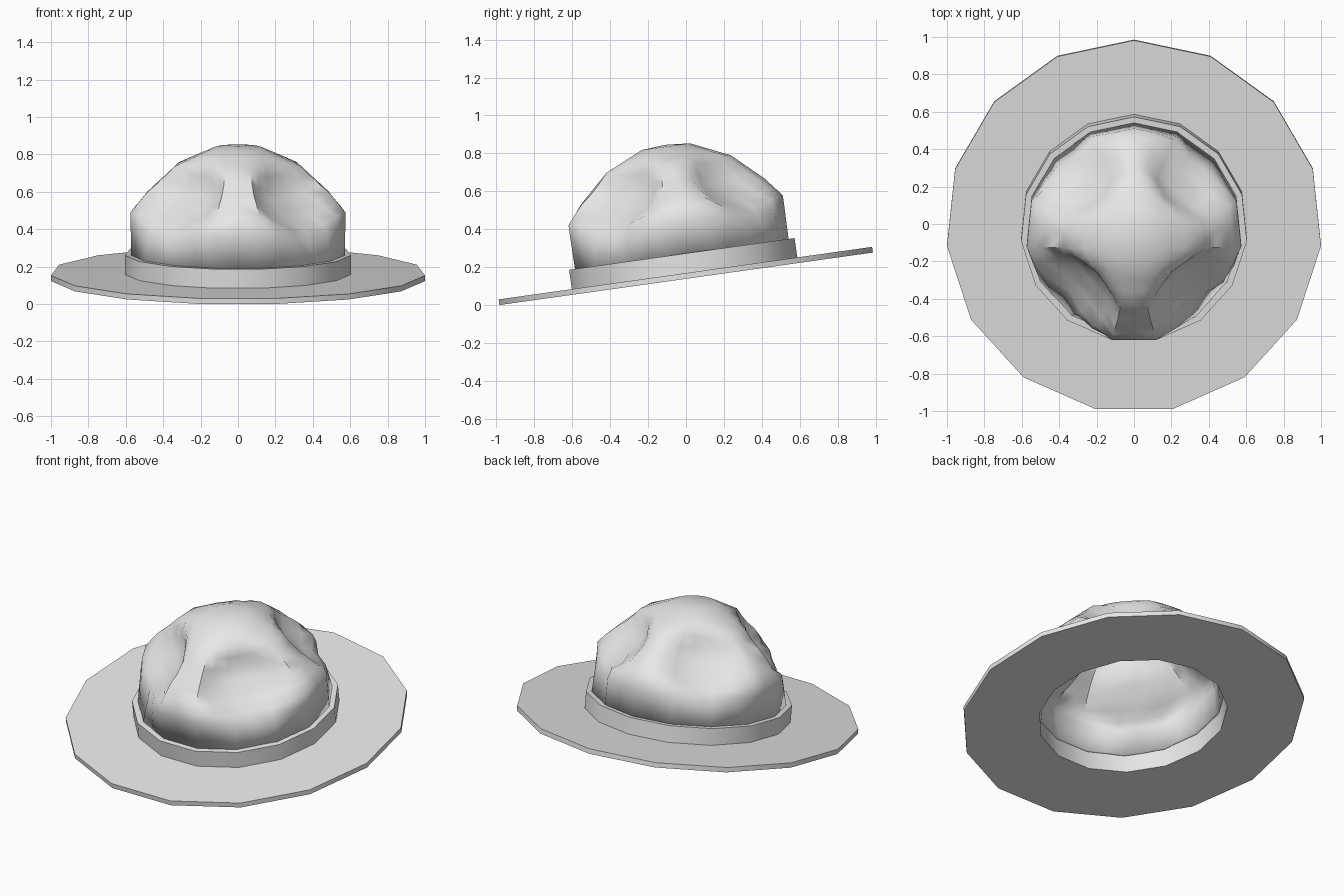
import bpy, bmesh, math
from mathutils import Vector

cube = bpy.data.objects.get("Cube")
if cube:
    bpy.data.objects.remove(cube, do_unlink=True)

SIDES = 15
TILT = math.radians(8)

felt = bpy.data.materials.new("light grey felt")
felt.use_nodes = True
GREY = (0.8, 0.8, 0.8, 1)
felt.diffuse_color = GREY
felt.node_tree.nodes["Principled BSDF"].inputs["Base Color"].default_value = GREY


def corner(i, r, h):
    # point on the fifteen-sided outline, with one corner at the back
    a = math.tau * i / SIDES
    return Vector((r * math.sin(a), r * math.cos(a), h))


def finish(bm, name, angle):
    bmesh.ops.recalc_face_normals(bm, faces=bm.faces)
    mesh = bpy.data.meshes.new(name)
    bm.to_mesh(mesh)
    bm.free()
    mesh.materials.append(felt)
    ob = bpy.data.objects.new(name, mesh)
    bpy.context.collection.objects.link(ob)
    ob.location = (0, -0.01, 0.137)
    ob.rotation_euler = (TILT, 0, 0)
    bpy.ops.object.select_all(action="DESELECT")
    ob.select_set(True)
    bpy.context.view_layer.objects.active = ob
    bpy.ops.object.shade_smooth_by_angle(angle=math.radians(angle))
    return ob


def ring(name, inner, outer, low, high):
    # flat-topped ring with a rectangular cross-section
    bm = bmesh.new()
    section = [(inner, low), (outer, low), (outer, high), (inner, high)]
    loops = [[bm.verts.new(corner(i, r, h)) for i in range(SIDES)] for r, h in section]
    for a, b in zip(loops, loops[1:] + loops[:1]):
        for i in range(SIDES):
            j = (i + 1) % SIDES
            bm.faces.new((a[i], a[j], b[j], b[i]))
    return finish(bm, name, 30)


ring("brim", 0.555, 1.0055, 0, 0.03)
ring("hat_band", 0.555, 0.607, 0.03, 0.133)

# Four pinches pressed into the crown: centre, reach, depth
pinches = []
for side in (-1, 1):
    pinches.append((Vector((side * 0.33, -0.31, 0.46)), 0.31, 0.13))
    pinches.append((Vector((side * 0.31, 0.34, 0.47)), 0.29, 0.11))


def pinched(p):
    out = p.copy()
    for centre, reach, depth in pinches:
        t = min(1, max(0, (reach - (p - centre).length) / 0.2))
        push = Vector((-centre.x, -centre.y, 0)).normalized() * 0.85
        push.z = -0.45
        out += push * depth * t * t * (3 - 2 * t)
    return out


# Crown: domed profile, subdivided, then pinched
profile = [(0.575, 0.122), (0.577, 0.30), (0.577, 0.365), (0.495, 0.465),
           (0.335, 0.612), (0.13, 0.705)]
steps = [1, 1, 2, 3, 3]
levels = [profile[0]]
for (r0, h0), (r1, h1), n in zip(profile, profile[1:], steps):
    for k in range(1, n + 1):
        levels.append((r0 + (r1 - r0) * k / n, h0 + (h1 - h0) * k / n))

bm = bmesh.new()
COLS = SIDES * 2
loops = []
for r, h in levels:
    loop = []
    for i in range(COLS):
        a = corner(i // 2, r, h)
        b = corner((i + 1) // 2, r, h)
        loop.append(bm.verts.new(pinched((a + b) / 2)))
    loops.append(loop)
for a, b in zip(loops, loops[1:]):
    for i in range(COLS):
        j = (i + 1) % COLS
        bm.faces.new((a[i], a[j], b[j], b[i]))
apex = bm.verts.new((0, 0, 0.715))
for i in range(COLS):
    bm.faces.new((loops[-1][i], loops[-1][(i + 1) % COLS], apex))
crown = finish(bm, "crown", 50)
shell = crown.modifiers.new("shell", "SOLIDIFY")
shell.thickness = 0.035
shell.offset = -1
